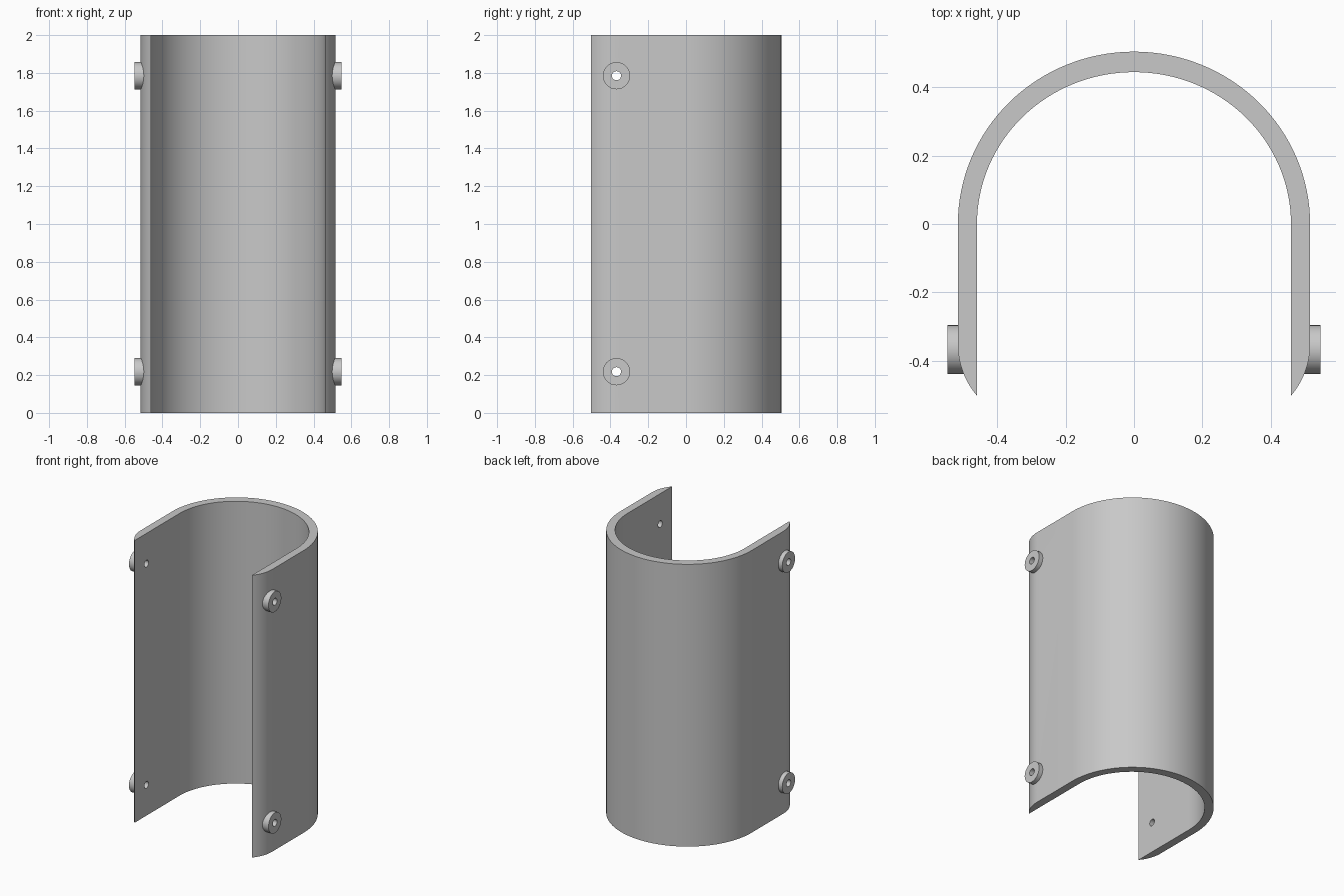
import bpy
import bmesh
import math

cube = bpy.data.objects.get("Cube")
if cube:
    bpy.data.objects.remove(cube, do_unlink=True)

HEIGHT = 2.0
OUTER, INNER = 0.516, 0.46       # half widths of the channel
BACK_OUT, BACK_IN = 0.505, 0.445  # depth of the rounded back
FRONT = -0.503
HOLE_Y, HOLE_R, BOSS_R = -0.368, 0.024, 0.072
HOLE_HEIGHTS = (0.218, 1.785)

grey = bpy.data.materials.new("grey_metal")
grey.use_nodes = True
color = (0.58, 0.58, 0.58, 1)
grey.diffuse_color = color
grey.node_tree.nodes["Principled BSDF"].inputs["Base Color"].default_value = color


def make_object(name, bm):
    bmesh.ops.recalc_face_normals(bm, faces=bm.faces)
    mesh = bpy.data.meshes.new(name)
    bm.to_mesh(mesh)
    bm.free()
    mesh.materials.append(grey)
    obj = bpy.data.objects.new(name, mesh)
    bpy.context.collection.objects.link(obj)
    return obj


def select(obj):
    bpy.ops.object.select_all(action="DESELECT")
    obj.select_set(True)
    bpy.context.view_layer.objects.active = obj


def smooth(obj):
    select(obj)
    bpy.ops.object.shade_smooth_by_angle(angle=math.radians(30))


def arc(rx, ry, steps=64):
    return [(rx * math.cos(math.pi * i / steps), ry * math.sin(math.pi * i / steps))
            for i in range(steps + 1)]


def circle(x, r, z, segments=32):
    return [(x, HOLE_Y + r * math.cos(2 * math.pi * i / segments),
             z + r * math.sin(2 * math.pi * i / segments)) for i in range(segments)]


def skin(name, rings, closed):
    """Join a row of equal rings with quads; close it as a tube wall or cap its ends."""
    bm = bmesh.new()
    loops = [[bm.verts.new(p) for p in ring] for ring in rings]
    pairs = list(zip(loops, loops[1:]))
    if closed:
        pairs.append((loops[-1], loops[0]))
    else:
        bm.faces.new(loops[0])
        bm.faces.new(loops[-1])
    for a, b in pairs:
        for i in range(len(a)):
            j = (i + 1) % len(a)
            bm.faces.new((a[i], a[j], b[j], b[i]))
    return make_object(name, bm)


# Rounded lip at the front edge of each side wall
lip_w, lip_d = OUTER - INNER, 0.15
lip_r = (lip_w ** 2 + lip_d ** 2) / (2 * lip_w)
sweep = math.asin(lip_d / lip_r)
lip = [(OUTER - lip_r * (1 - math.cos(sweep * i / 10)),
        FRONT + lip_d - lip_r * math.sin(sweep * i / 10)) for i in range(11)]

# U-shaped channel wall
profile = (lip[::-1] + arc(OUTER, BACK_OUT) + [(-x, y) for x, y in lip]
           + arc(INNER, BACK_IN)[::-1])
wall = skin("channel_wall", [[(x, y, z) for x, y in profile] for z in (0, HEIGHT)], False)

# Screw holes drilled through both sides
for z in HOLE_HEIGHTS:
    cutter = skin("hole_cutter", [circle(x, HOLE_R, z) for x in (-1, 1)], False)
    cutter.hide_render = True
    cut = wall.modifiers.new("screw_holes", "BOOLEAN")
    cut.operation, cut.solver, cut.object = "DIFFERENCE", "EXACT", cutter
    select(wall)
    bpy.ops.object.modifier_apply(modifier=cut.name)
    bpy.data.objects.remove(cutter, do_unlink=True)
smooth(wall)

# Round drilled bosses on the outside
for side, label in ((1, "left"), (-1, "right")):
    for z, level in zip(HOLE_HEIGHTS, ("lower", "upper")):
        root, tip = side * 0.48, side * 0.547
        rings = [circle(root, HOLE_R, z), circle(root, BOSS_R, z),
                 circle(tip, BOSS_R, z), circle(tip, HOLE_R, z)]
        smooth(skin(f"{label}_{level}_boss", rings, True))
